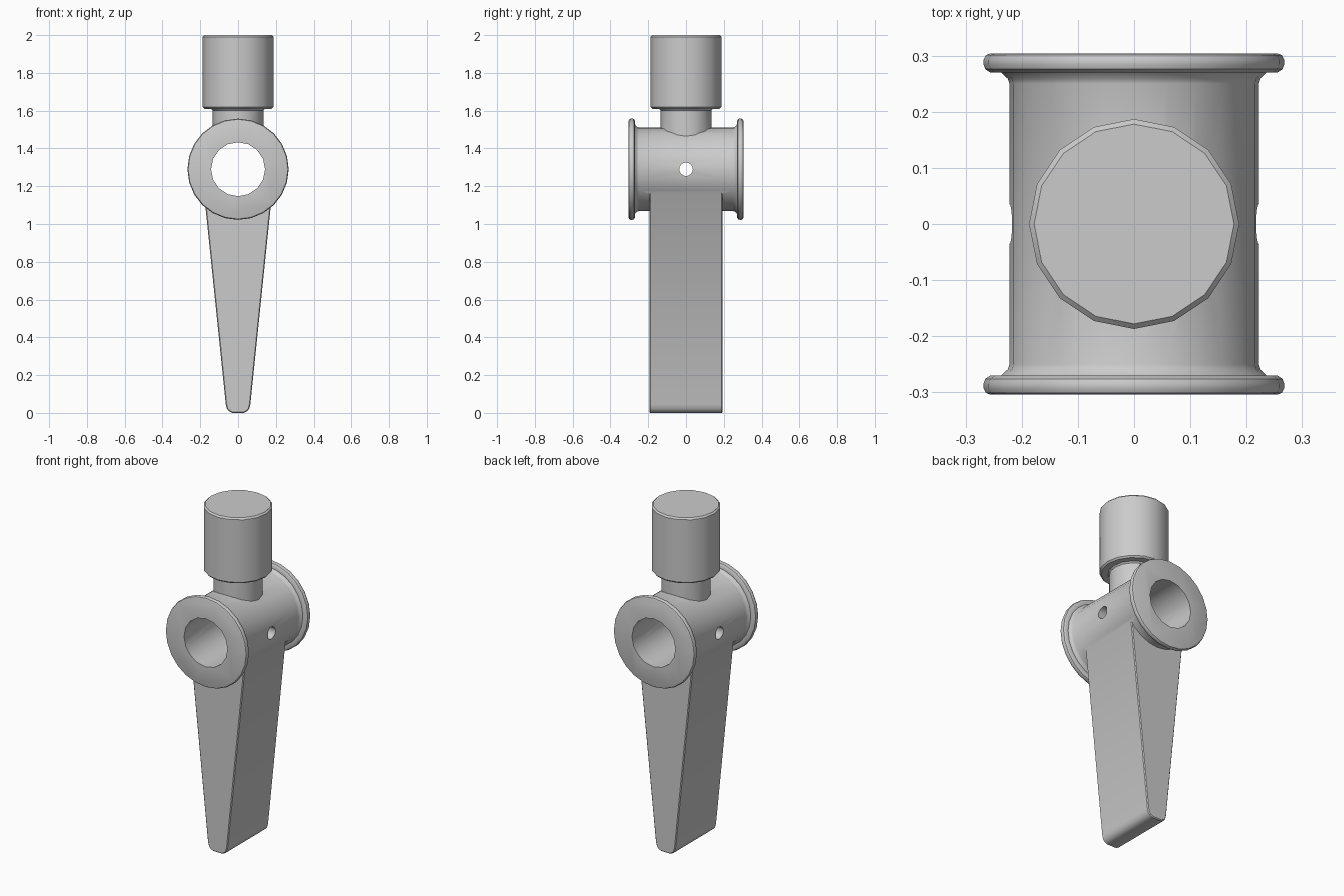
import bpy, bmesh
from math import cos, sin, tau, radians
from mathutils import Matrix

if "Cube" in bpy.data.objects:
    bpy.data.objects.remove(bpy.data.objects["Cube"])


def finish(bm, name):
    bmesh.ops.recalc_face_normals(bm, faces=bm.faces)
    me = bpy.data.meshes.new(name)
    bm.to_mesh(me)
    bm.free()
    ob = bpy.data.objects.new(name, me)
    bpy.context.collection.objects.link(ob)
    return ob


def lathe(name, profile, segs, matrix=Matrix()):
    """Revolve (radius, height) points about z, cap both ends, then place."""
    bm = bmesh.new()
    rings = [[bm.verts.new((r * cos(tau * i / segs), r * sin(tau * i / segs), h))
              for i in range(segs)] for r, h in profile]
    for a, b in zip(rings, rings[1:]):
        for i in range(segs):
            j = (i + 1) % segs
            bm.faces.new((a[i], a[j], b[j], b[i]))
    bm.faces.new(rings[0])
    bm.faces.new(rings[-1])
    bm.transform(matrix)
    return finish(bm, name)


def combine(target, other, operation):
    mod = target.modifiers.new(operation.title(), 'BOOLEAN')
    mod.operation, mod.solver, mod.object = operation, 'EXACT', other
    bpy.context.view_layer.objects.active = target
    bpy.ops.object.modifier_apply(modifier=mod.name)
    bpy.data.objects.remove(other)


CZ = 1.29
along_y = Matrix.Translation((0, 0, CZ)) @ Matrix.Rotation(radians(-90), 4, 'X')
along_x = Matrix.Translation((0, 0, CZ)) @ Matrix.Rotation(radians(90), 4, 'Y')

# Barrel with a bevelled flange at each end
half = [(0.222, 0.25), (0.225, 0.259), (0.237, 0.27), (0.256, 0.27), (0.265, 0.276),
        (0.268, 0.284), (0.268, 0.293), (0.264, 0.301), (0.256, 0.304)]
body = lathe("hammer_head", [(r, -h) for r, h in reversed(half)] + half, 24, along_y)

# Striking face and its neck
striker = lathe("striker", [(0.134, 1.4), (0.134, 1.602), (0.142, 1.61), (0.178, 1.61),
                            (0.187, 1.619), (0.187, 1.991), (0.178, 2.0)], 16)

# Tapered blade with a rounded lower edge
side = [(0.03, 0), (0.048, 0.008), (0.059, 0.022), (0.065, 0.045), (0.184, 1.2)]
outline = [(-x, z) for x, z in reversed(side)] + side
bm = bmesh.new()
face = bm.faces.new([bm.verts.new((x, -0.194, z)) for x, z in outline])
moved = bmesh.ops.extrude_face_region(bm, geom=[face])["geom"]
bmesh.ops.translate(bm, vec=(0, 0.388, 0),
                    verts=[v for v in moved if isinstance(v, bmesh.types.BMVert)])
bmesh.ops.recalc_face_normals(bm, faces=bm.faces)
rim = [e for e in bm.edges if abs(e.verts[0].co.y - e.verts[1].co.y) < 1e-5]
bmesh.ops.bevel(bm, geom=rim, offset=0.005, segments=1, affect='EDGES')
blade = finish(bm, "blade")

combine(body, striker, 'UNION')
combine(body, blade, 'UNION')

# Handle bore and the small cross pin hole
bore = lathe("bore_cutter", [(0.143, -0.5), (0.143, 0.5)], 16, along_y)
pin = lathe("pin_cutter", [(0.036, -0.5), (0.036, 0.5)], 16, along_x)
for cutter in (bore, pin):
    combine(body, cutter, 'DIFFERENCE')

bpy.ops.object.select_all(action='DESELECT')
body.select_set(True)
bpy.context.view_layer.objects.active = body
bpy.ops.object.shade_smooth_by_angle(angle=radians(35))
